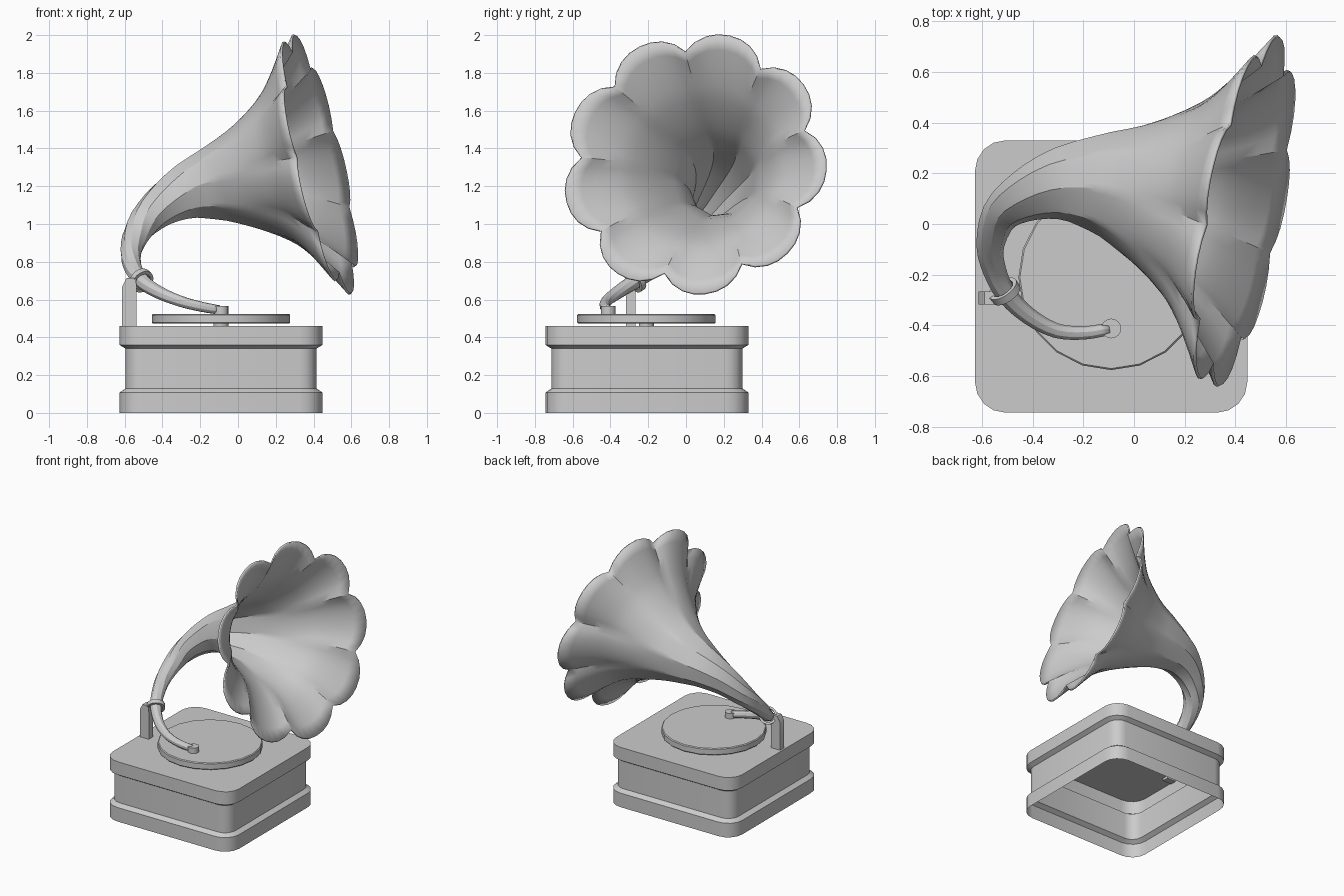
import bpy, bmesh, math
from mathutils import Vector, Matrix

if "Cube" in bpy.data.objects:
    bpy.data.objects.remove(bpy.data.objects["Cube"])


def finish(name, bm, angle=30):
    bmesh.ops.recalc_face_normals(bm, faces=bm.faces)
    me = bpy.data.meshes.new(name)
    bm.to_mesh(me)
    bm.free()
    ob = bpy.data.objects.new(name, me)
    bpy.context.collection.objects.link(ob)
    bpy.ops.object.select_all(action='DESELECT')
    ob.select_set(True)
    bpy.context.view_layer.objects.active = ob
    bpy.ops.object.shade_smooth_by_angle(angle=math.radians(angle))
    return ob


def loft(name, rings, cap_start=False, cap_end=False, loop=False):
    bm = bmesh.new()
    vs = [[bm.verts.new(p) for p in ring] for ring in rings]
    n = len(vs[0])
    pairs = list(zip(vs, vs[1:])) + ([(vs[-1], vs[0])] if loop else [])
    for a, b in pairs:
        for i in range(n):
            j = (i + 1) % n
            bm.faces.new((a[i], a[j], b[j], b[i]))
    if cap_start:
        bm.faces.new(vs[0][::-1])
    if cap_end:
        bm.faces.new(vs[-1])
    return finish(name, bm)


def lathe(name, profile, segs, mat, loop=False):
    rings = [[mat @ Vector((r * math.cos(2 * math.pi * i / segs),
                            r * math.sin(2 * math.pi * i / segs), z))
              for i in range(segs)] for r, z in profile]
    return loft(name, rings, not loop, not loop, loop)


def rounded_square(cx, cy, half, z, radius=0.12, steps=4):
    pts = []
    for k in range(4):
        mid = math.radians(45 + 90 * k)
        c = half - radius
        ox, oy = cx + math.copysign(c, math.cos(mid)), cy + math.copysign(c, math.sin(mid))
        for s in range(steps + 1):
            a = math.radians(90 * k + 90 * s / steps)
            pts.append(Vector((ox + radius * math.cos(a), oy + radius * math.sin(a), z)))
    return pts


# Cabinet: moulded square shell, open underneath
CX, CY = -0.09, -0.207
profile = [(0.537, 0), (0.537, 0.108), (0.505, 0.13), (0.505, 0.34), (0.537, 0.36), (0.537, 0.46)]
loft("cabinet", [rounded_square(CX, CY, h, z, 0.12 - (0.537 - h)) for h, z in profile], cap_end=True)

# Turntable and its spindle
at = Matrix.Translation((CX, CY - 0.003, 0))
lathe("turntable", [(0.36, 0.472), (0.366, 0.478), (0.366, 0.518), (0.36, 0.524)], 20, at)
lathe("spindle", [(0.04, 0.455), (0.04, 0.48)], 12, at)

# Needle head at the end of the arm
lathe("needle_head", [(0.039, 0.52), (0.039, 0.565)], 16, Matrix.Translation((-0.09, -0.412, 0)))

# Arm and horn: centre line x, y, z and radius
PATH = [Vector(p) for p in (
    (-0.10, -0.415, 0.545, 0.019), (-0.20, -0.43, 0.563, 0.021), (-0.31, -0.42, 0.592, 0.024),
    (-0.42, -0.36, 0.638, 0.029), (-0.505, -0.275, 0.695, 0.035), (-0.552, -0.18, 0.76, 0.041),
    (-0.567, -0.08, 0.85, 0.050), (-0.525, 0.04, 0.97, 0.070), (-0.42, 0.115, 1.085, 0.100),
    (-0.275, 0.16, 1.17, 0.145), (-0.10, 0.16, 1.22, 0.207), (0.045, 0.13, 1.25, 0.277),
    (0.20, 0.095, 1.29, 0.375), (0.295, 0.075, 1.31, 0.46), (0.43, 0.045, 1.32, 0.61))]
SUB = 3


def sample(s):
    i = min(int(s), len(PATH) - 2)
    t = s - i
    b, c = PATH[i], PATH[i + 1]
    a = PATH[i - 1] if i else 2 * b - c
    d = PATH[i + 2] if i + 2 < len(PATH) else 2 * c - b
    return 0.5 * (2 * b + (c - a) * t + (2 * a - 5 * b + 4 * c - d) * t * t
                  + (3 * b - a - 3 * c + d) * t ** 3)


def frame(s):
    end = len(PATH) - 1
    tan = (sample(min(s + 0.1, end)) - sample(max(s - 0.1, 0))).to_3d().normalized()
    w = min(1, max(0, (s - 9) / 2))
    tan = tan.lerp(Vector((1, -0.19, 0.23)).normalized(), w).normalized()
    u = Vector((0, 0, 1)).cross(tan).normalized()
    return tan, u, tan.cross(u)


# Nine-sided section that opens into nine rounded petals
PETALS, PER = 9, 8
rings = []
for k in range((len(PATH) - 1) * SUB + 1):
    s = k / SUB
    p = sample(s)
    tan, u, v = frame(s)
    w = min(1, max(0, (p[3] - 0.15) / 0.46)) ** 1.3
    ring = []
    for i in range(PETALS * PER):
        f = (i % PER) / PER * 2 - 1
        flat = math.cos(math.pi / PETALS) / math.cos(f * math.pi / PETALS)
        petal = 1 + 0.165 * (1 - abs(f) ** 2.3)
        r = p[3] * (flat * (1 - w) + petal * w)
        a = math.radians(17) + 2 * math.pi * i / (PETALS * PER)
        ring.append(p.to_3d() + r * (math.cos(a) * u + math.sin(a) * v))
    rings.append(ring)
horn = loft("horn", rings)
mod = horn.modifiers.new("thickness", 'SOLIDIFY')
mod.thickness = 0.012
mod.offset = 0

# Collar around the arm
tan, u, v = frame(4.1)
p = sample(4.1).to_3d()
mat = Matrix((u, v, tan)).transposed().to_4x4()
mat.translation = p
lathe("arm_collar", [(0.047, -0.016), (0.064, -0.016), (0.064, 0.016), (0.047, 0.016)], 20, mat, True)

# Support post that bends in to the collar
sections = [(-0.575, -0.292, 0.44, 0.038), (-0.575, -0.292, 0.67, 0.038), (-0.566, -0.292, 0.715, 0.024)]
loft("support_post", [[Vector((x + sx * h, y + sy * 0.025, z))
                       for sx, sy in ((-1, -1), (1, -1), (1, 1), (-1, 1))]
                      for x, y, z, h in sections], True, True)
